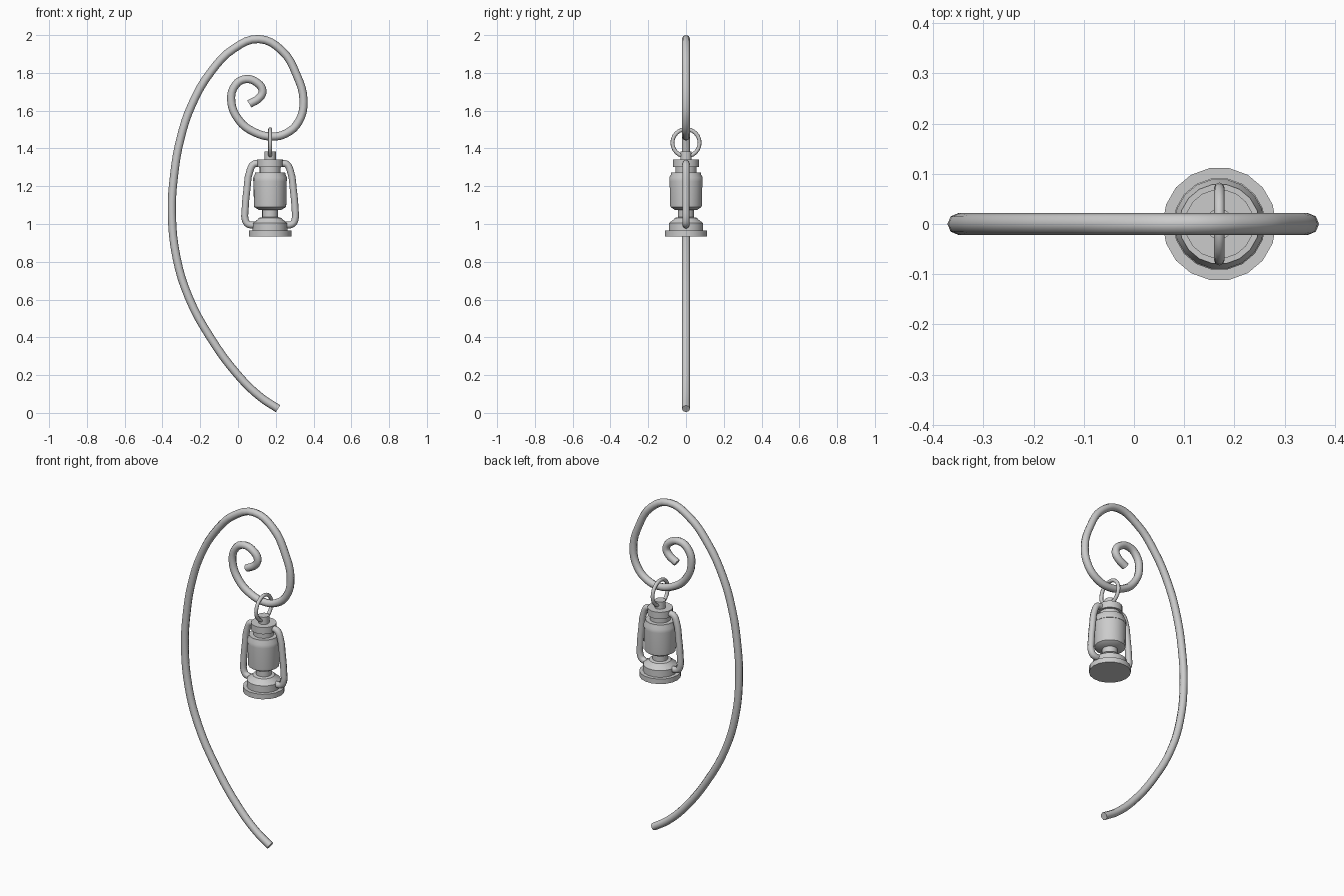
import bpy
from math import pi, sin, cos, radians

if "Cube" in bpy.data.objects:
    bpy.data.objects.remove(bpy.data.objects["Cube"])

CX = 0.17  # lantern axis


def finish(ob, angle=35):
    bpy.ops.object.select_all(action='DESELECT')
    ob.select_set(True)
    bpy.context.view_layer.objects.active = ob
    if ob.type == 'CURVE':
        bpy.ops.object.convert(target='MESH')
        ob = bpy.context.object
    bpy.ops.object.shade_smooth_by_angle(angle=radians(angle))
    return ob


def tube(name, pts, radius, res=4, sides_res=2):
    """Round bar along a smooth path of (x, z) points in the y = 0 plane."""
    cu = bpy.data.curves.new(name, 'CURVE')
    cu.dimensions = '3D'
    cu.bevel_depth = radius
    cu.bevel_resolution = sides_res
    cu.use_fill_caps = True
    cu.resolution_u = res
    sp = cu.splines.new('BEZIER')
    sp.bezier_points.add(len(pts) - 1)
    for bp, (x, z) in zip(sp.bezier_points, pts):
        bp.co = (x, 0, z)
        bp.handle_left_type = bp.handle_right_type = 'AUTO'
    ob = bpy.data.objects.new(name, cu)
    bpy.context.collection.objects.link(ob)
    return finish(ob, 50)


def lathe(name, profile, n=18):
    """Closed solid turned about the lantern axis from (radius, z) pairs."""
    verts = [(CX + r * cos(2 * pi * i / n), r * sin(2 * pi * i / n), z)
             for r, z in profile for i in range(n)]
    faces = [(k * n + i, k * n + (i + 1) % n, (k + 1) * n + (i + 1) % n, (k + 1) * n + i)
             for k in range(len(profile) - 1) for i in range(n)]
    last = (len(profile) - 1) * n
    faces += [tuple(reversed(range(n))), tuple(range(last, last + n))]
    me = bpy.data.meshes.new(name)
    me.from_pydata(verts, [], faces)
    ob = bpy.data.objects.new(name, me)
    bpy.context.collection.objects.link(ob)
    return finish(ob)


# Curved pole ending in a scroll
tube("scroll_pole", [
    (0.212, 0.022), (0.12, 0.083), (0.0, 0.2), (-0.15, 0.405), (-0.26, 0.61),
    (-0.325, 0.82), (-0.35, 1.06), (-0.337, 1.27), (-0.305, 1.45), (-0.245, 1.63),
    (-0.14, 1.81), (-0.02, 1.93), (0.11, 1.979), (0.23, 1.92), (0.31, 1.79),
    (0.347, 1.65), (0.32, 1.54), (0.255, 1.48), (0.18, 1.463), (0.085, 1.487),
    (0.005, 1.55), (-0.036, 1.655), (-0.014, 1.735), (0.04, 1.767),
    (0.105, 1.745), (0.13, 1.705), (0.115, 1.67), (0.06, 1.635)], 0.0215)

# Lantern base and burner
lathe("lantern_base", [
    (0.113, 0.935), (0.113, 0.965), (0.092, 0.965), (0.092, 1.005),
    (0.066, 1.024), (0.06, 1.032), (0.042, 1.036), (0.042, 1.082)])

# Glass globe with upper collar
lathe("lantern_globe", [
    (0.06, 1.075), (0.084, 1.09), (0.086, 1.105), (0.088, 1.235)])
lathe("globe_collar", [
    (0.09, 1.228), (0.09, 1.246), (0.081, 1.262), (0.08, 1.272), (0.056, 1.272),
    (0.056, 1.302)])

# Chimney cap and top knob
lathe("chimney_cap", [(0.069, 1.302), (0.069, 1.342)])
lathe("top_knob", [(0.03, 1.335), (0.03, 1.385)], 12)

# Side tubes, mirrored left and right
arm = [(0.05, 1.318), (0.085, 1.318), (0.106, 1.285), (0.123, 1.18), (0.132, 1.08),
       (0.131, 1.02), (0.115, 0.998), (0.075, 0.995)]
for side, s in (("left", -1), ("right", 1)):
    tube(side + "_side_tube", [(CX + s * x, z) for x, z in arm], 0.0185, 3)

# Hanging ring
bpy.ops.mesh.primitive_torus_add(
    major_segments=24, minor_segments=8, major_radius=0.072, minor_radius=0.0105,
    location=(CX, 0, 1.43), rotation=(0, pi / 2, 0))
ring = bpy.context.object
ring.name = "hanging_ring"
finish(ring, 50)
